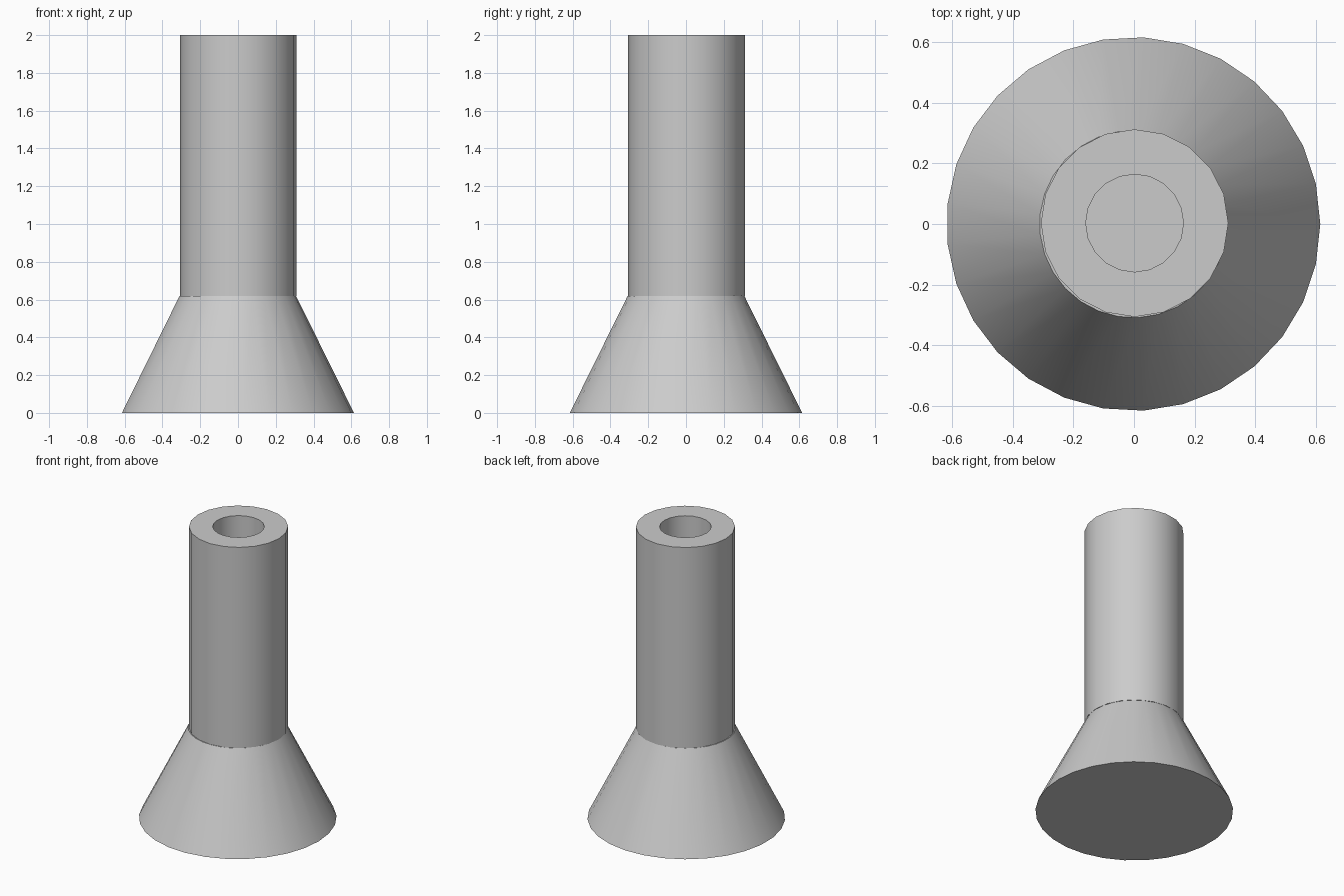
import bpy
import bmesh
import math

cube = bpy.data.objects.get("Cube")
if cube:
    bpy.data.objects.remove(cube, do_unlink=True)

grey = bpy.data.materials.new("plain grey")
grey.use_nodes = True
colour = (0.6, 0.6, 0.6, 1)
grey.diffuse_color = colour
grey.node_tree.nodes["Principled BSDF"].inputs["Base Color"].default_value = colour

JOINT_Z = 0.62
TOP_Z = 2.0


def finish(name, bm, location):
    """Turn a bmesh into a grey object, smooth around its sides."""
    mesh = bpy.data.meshes.new(name)
    bmesh.ops.recalc_face_normals(bm, faces=bm.faces)
    bm.to_mesh(mesh)
    bm.free()
    mesh.materials.append(grey)
    obj = bpy.data.objects.new(name, mesh)
    obj.location = location
    bpy.context.collection.objects.link(obj)
    bpy.ops.object.select_all(action="DESELECT")
    obj.select_set(True)
    bpy.context.view_layer.objects.active = obj
    bpy.ops.object.shade_smooth_by_angle(angle=math.radians(30))
    return obj


def ring(bm, radius, z, sides):
    """Add a ring of vertices with one on the +x axis."""
    steps = [math.tau * i / sides for i in range(sides)]
    return [bm.verts.new((radius * math.cos(a), radius * math.sin(a), z)) for a in steps]


def bridge(bm, lower, upper):
    """Join two equal rings with quads."""
    n = len(lower)
    for i in range(n):
        j = (i + 1) % n
        bm.faces.new((lower[i], lower[j], upper[j], upper[i]))


# Flared base: a closed truncated cone
bm = bmesh.new()
bottom = ring(bm, 0.616, 0, 29)
top = ring(bm, 0.309, JOINT_Z, 29)
bridge(bm, bottom, top)
bm.faces.new(bottom)
bm.faces.new(top)
finish("flared_base", bm, (-0.002, 0, 0))

# Hollow stem: outer wall, flat rim and bore down to the base
bm = bmesh.new()
SIDES = 20
outer_low = ring(bm, 0.309, JOINT_Z, SIDES)
outer_top = ring(bm, 0.309, TOP_Z, SIDES)
bore_top = ring(bm, 0.161, TOP_Z, SIDES)
bore_low = ring(bm, 0.161, JOINT_Z + 0.002, SIDES)
bridge(bm, outer_low, outer_top)
bridge(bm, outer_top, bore_top)
bridge(bm, bore_top, bore_low)
bm.faces.new(bore_low)
bm.faces.new(outer_low)
finish("hollow_stem", bm, (0.002, 0.003, 0))
